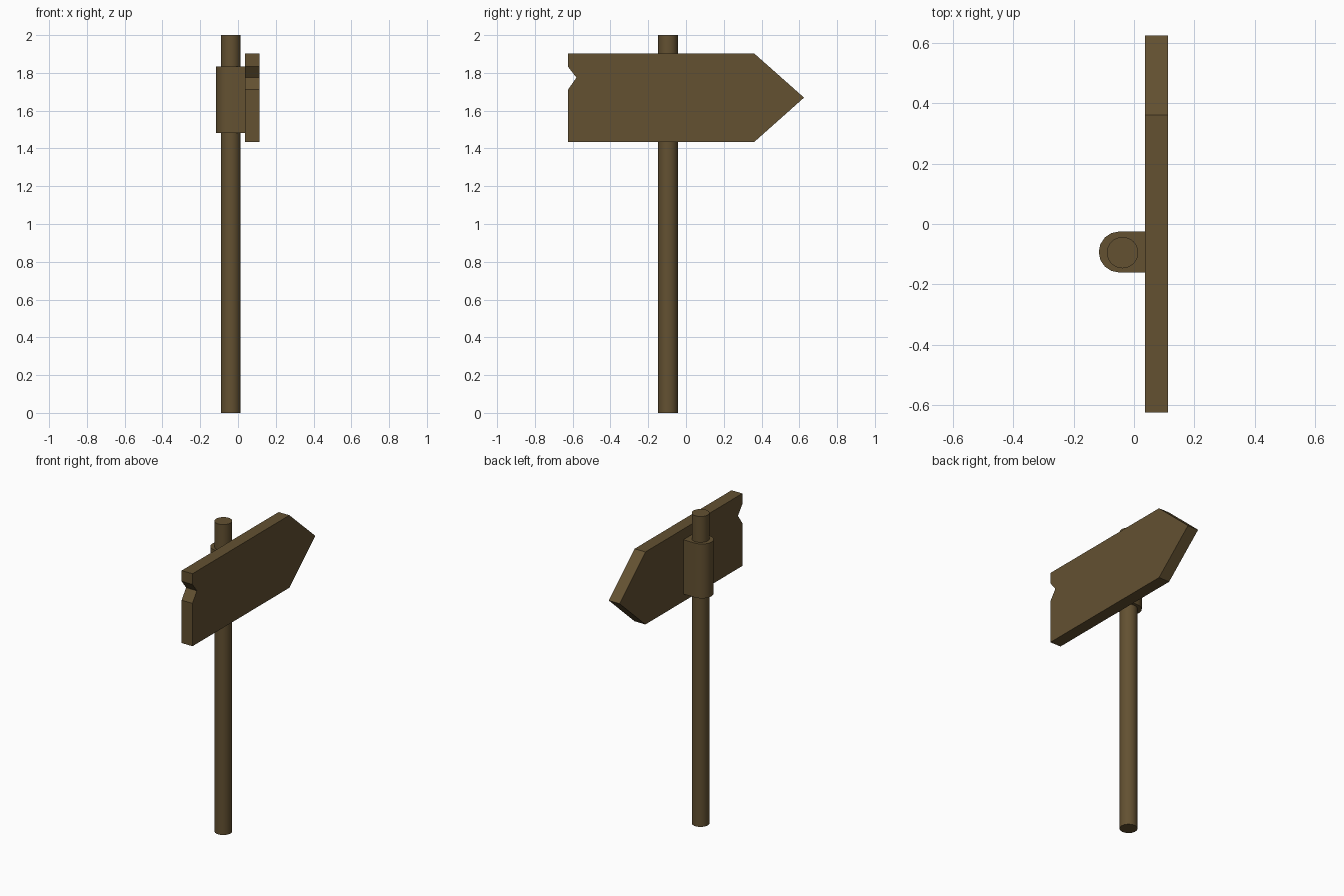
import bpy, bmesh, math
from mathutils import Vector

if "Cube" in bpy.data.objects:
    bpy.data.objects.remove(bpy.data.objects["Cube"])

wood = bpy.data.materials.new("dark_wood")
wood.diffuse_color = (0.125, 0.082, 0.031, 1)
wood.use_nodes = True
wood.node_tree.nodes["Principled BSDF"].inputs["Base Color"].default_value = wood.diffuse_color


def prism(name, outline, offset, smooth=False):
    """Extrude a closed 3D outline along an offset vector."""
    bm = bmesh.new()
    face = bm.faces.new([bm.verts.new(p) for p in outline])
    ext = bmesh.ops.extrude_face_region(bm, geom=[face], use_keep_orig=True)
    verts = [g for g in ext["geom"] if isinstance(g, bmesh.types.BMVert)]
    bmesh.ops.translate(bm, verts=verts, vec=Vector(offset))
    bmesh.ops.recalc_face_normals(bm, faces=bm.faces)
    mesh = bpy.data.meshes.new(name)
    bm.to_mesh(mesh)
    bm.free()
    mesh.materials.append(wood)
    obj = bpy.data.objects.new(name, mesh)
    bpy.context.collection.objects.link(obj)
    if smooth:
        bpy.ops.object.select_all(action='DESELECT')
        obj.select_set(True)
        bpy.context.view_layer.objects.active = obj
        bpy.ops.object.shade_smooth_by_angle(angle=math.radians(30))
    return obj


# Round post
POST_X, POST_Y, R = -0.038, -0.095, 0.052
prism("post", [(POST_X + R * math.cos(a), POST_Y + R * math.sin(a), 0)
               for a in (math.tau * i / 32 for i in range(32))], (0, 0, 2), True)

# Bracket wrapping the post: rounded back, flat against the board
BR, BX, BY, BZ = 0.068, -0.049, -0.093, 1.483
arc = [(BX + BR * math.cos(a), BY + BR * math.sin(a), BZ)
       for a in (math.pi / 2 + math.pi * i / 8 for i in range(9))]
prism("bracket", arc + [(0.036, BY - BR, BZ), (0.036, BY + BR, BZ)],
      (0, 0, 0.35), True)

# Arrow board with a chipped notch in the tail
arrow = [(-0.625, 1.435), (0.362, 1.435), (0.625, 1.669), (0.362, 1.902),
         (-0.625, 1.902), (-0.625, 1.833), (-0.58, 1.775), (-0.625, 1.711)]
prism("arrow_board", [(0.036, y, z) for y, z in arrow], (0.077, 0, 0))
